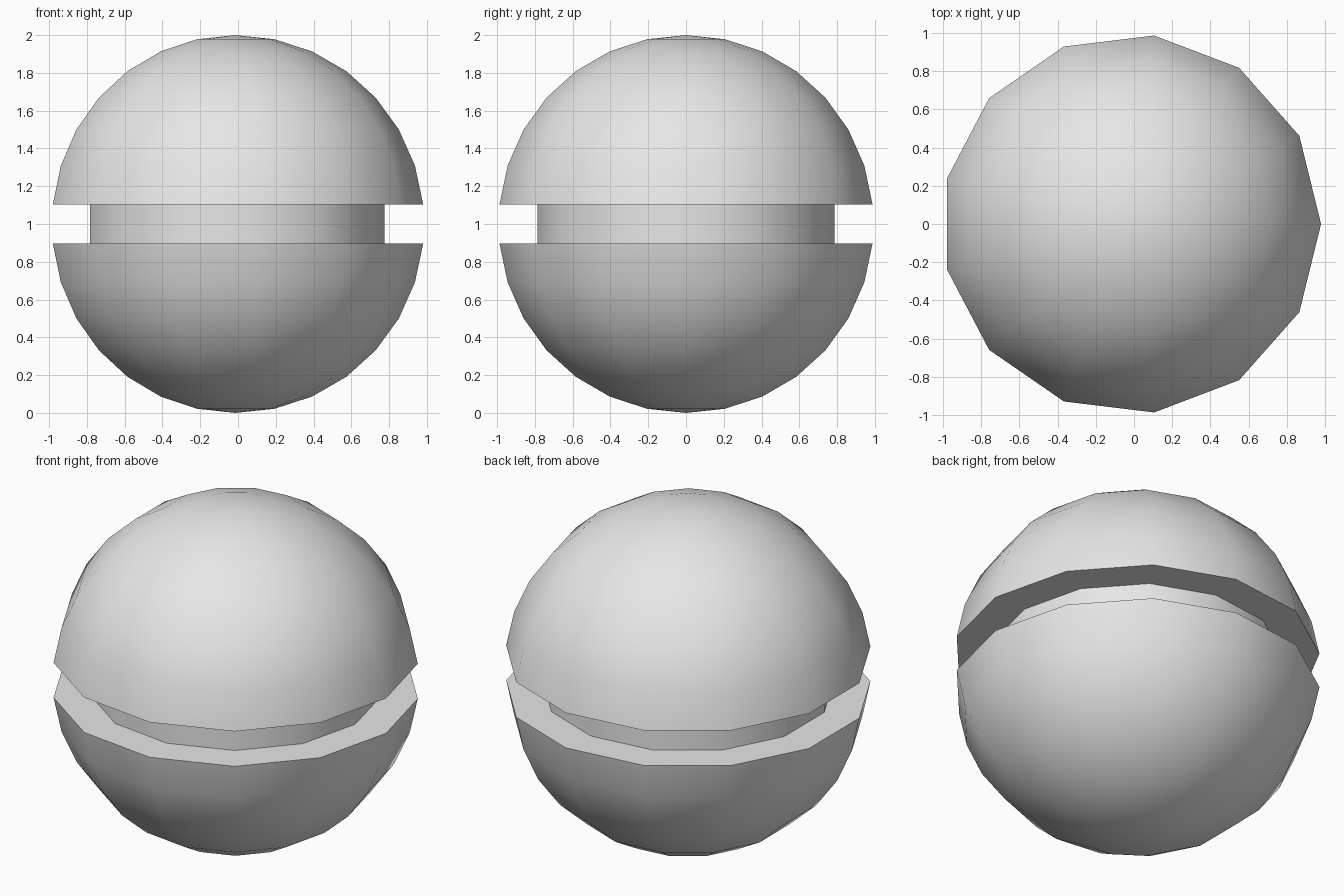
import bpy
import bmesh
from math import cos, sin, pi, radians

cube = bpy.data.objects.get("Cube")
if cube:
    bpy.data.objects.remove(cube, do_unlink=True)

SIDES = 13          # sides around the ball
RINGS = 15          # bands from pole to pole
GROOVE_RADIUS = 0.791

# Plain grey material
grey = bpy.data.materials.new("light_grey")
grey.use_nodes = True
colour = (0.8, 0.8, 0.8, 1)
grey.diffuse_color = colour
grey.node_tree.nodes["Principled BSDF"].inputs["Base Color"].default_value = colour

# Half profile of the ball, bottom to top, with the middle band pushed in
profile = []
for i in range(RINGS + 1):
    a = -pi / 2 + pi * i / RINGS
    point = (0 if i in (0, RINGS) else cos(a), 0, 1 + sin(a))
    groove = (GROOVE_RADIUS, 0, point[2])
    if i == RINGS // 2:
        profile += [point, groove]
    elif i == RINGS // 2 + 1:
        profile += [groove, point]
    else:
        profile.append(point)

# Turn the profile around the upright axis
bm = bmesh.new()
verts = [bm.verts.new(p) for p in profile]
edges = [bm.edges.new(pair) for pair in zip(verts, verts[1:])]
bmesh.ops.spin(bm, geom=verts + edges, cent=(0, 0, 0), axis=(0, 0, 1),
               angle=2 * pi, steps=SIDES, use_duplicate=False)
bmesh.ops.remove_doubles(bm, verts=bm.verts, dist=0.0005)
bmesh.ops.recalc_face_normals(bm, faces=bm.faces)

# Centre the odd-sided outline on x
xs = [v.co.x for v in bm.verts]
bmesh.ops.translate(bm, verts=bm.verts, vec=(-(min(xs) + max(xs)) / 2, 0, 0))

mesh = bpy.data.meshes.new("grooved_ball")
bm.to_mesh(mesh)
bm.free()
mesh.materials.append(grey)
ball = bpy.data.objects.new("grooved_ball", mesh)
bpy.context.collection.objects.link(ball)

# Smooth shell with crisp groove rims
bpy.ops.object.select_all(action="DESELECT")
ball.select_set(True)
bpy.context.view_layer.objects.active = ball
bpy.ops.object.shade_smooth_by_angle(angle=radians(40))
